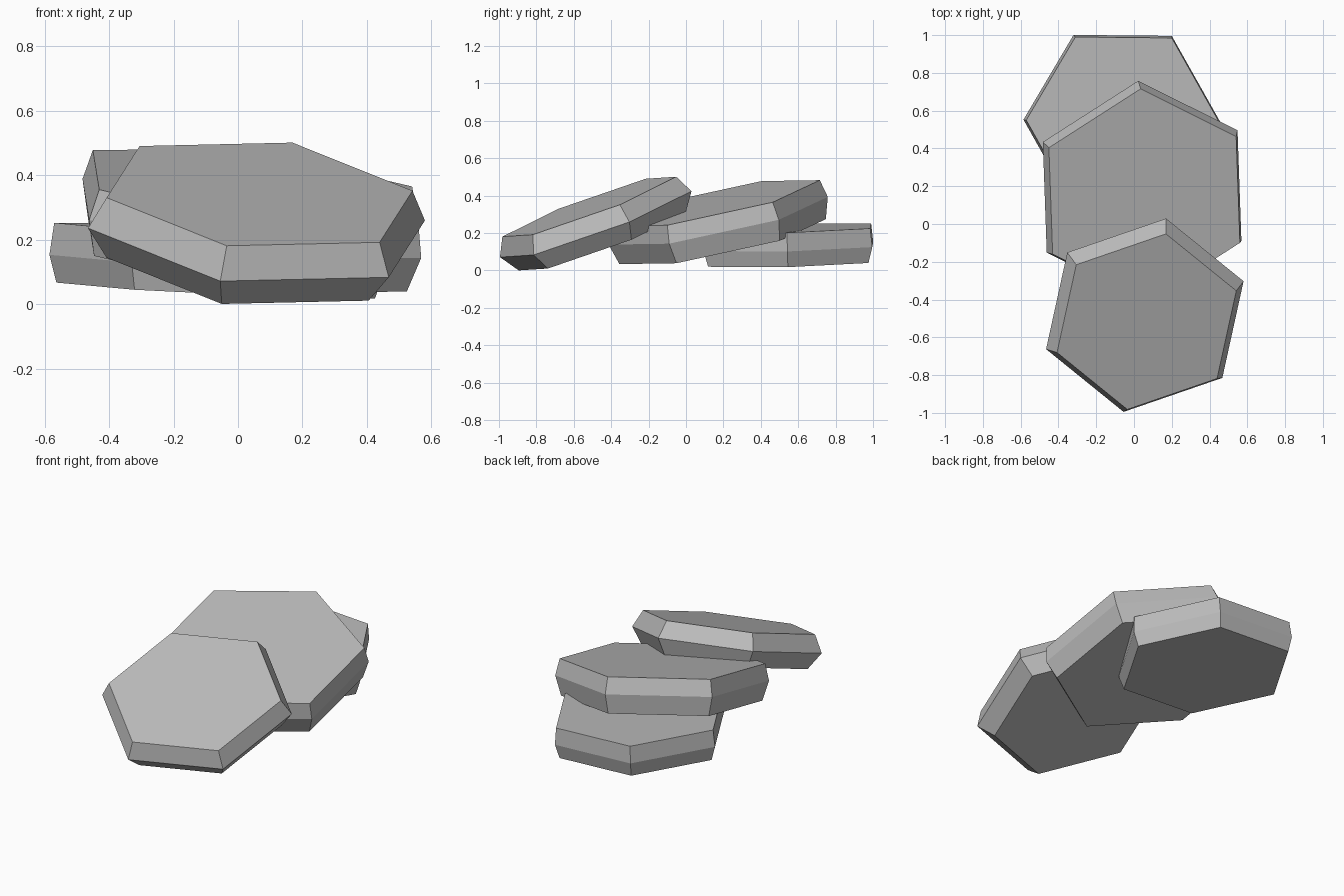
import bpy
import bmesh
from math import cos, sin, pi
from mathutils import Matrix, Vector

cube = bpy.data.objects.get("Cube")
if cube:
    bpy.data.objects.remove(cube)

# One plain stone grey
GREY = (0.5, 0.5, 0.5, 1.0)
stone = bpy.data.materials.new("stone_grey")
stone.use_nodes = True
stone.diffuse_color = GREY
bsdf = next(n for n in stone.node_tree.nodes if n.type == 'BSDF_PRINCIPLED')
bsdf.inputs["Base Color"].default_value = GREY
bsdf.inputs["Roughness"].default_value = 0.9


def hex_slab(name, centre, spoke, normal, rings):
    """Tilted hexagonal slab; rings are (radius, depth below the top face)."""
    bm = bmesh.new()
    loops = []
    for radius, depth in rings:
        loops.append([bm.verts.new((radius * cos(i * pi / 3),
                                    radius * sin(i * pi / 3), -depth))
                      for i in range(6)])
    bm.faces.new(loops[0])
    bm.faces.new(reversed(loops[-1]))
    for upper, lower in zip(loops, loops[1:]):
        for i in range(6):
            j = (i + 1) % 6
            bm.faces.new((upper[i], lower[i], lower[j], upper[j]))
    bmesh.ops.recalc_face_normals(bm, faces=bm.faces)
    mesh = bpy.data.meshes.new(name)
    bm.to_mesh(mesh)
    bm.free()
    mesh.materials.append(stone)

    # Local z follows the slab normal, local x points at one corner
    z = Vector(normal).normalized()
    x = Vector(spoke)
    x = (x - z * x.dot(z)).normalized()
    y = z.cross(x)
    obj = bpy.data.objects.new(name, mesh)
    bpy.context.collection.objects.link(obj)
    turn = Matrix((x, y, z)).transposed().to_4x4()
    obj.matrix_world = Matrix.Translation(centre) @ turn
    return obj


# Three overlapping slabs, leaning on each other from back to front
hex_slab("back_slab", (-0.06, 0.545, 0.227), (0.505, -0.005, -0.022),
         (0.049, -0.024, 0.998), ((0.511, 0), (0.521, 0.1), (0.495, 0.185)))
hex_slab("middle_slab", (0.055, 0.152, 0.36), (-0.02, 0.57, 0.125),
         (0.123, -0.207, 0.97), ((0.577, 0), (0.6, 0.097), (0.565, 0.212)))
hex_slab("front_slab", (0.067, -0.517, 0.341), (0.102, 0.465, 0.16),
         (0.097, -0.343, 0.934), ((0.502, 0), (0.553, 0.1), (0.482, 0.2)))
